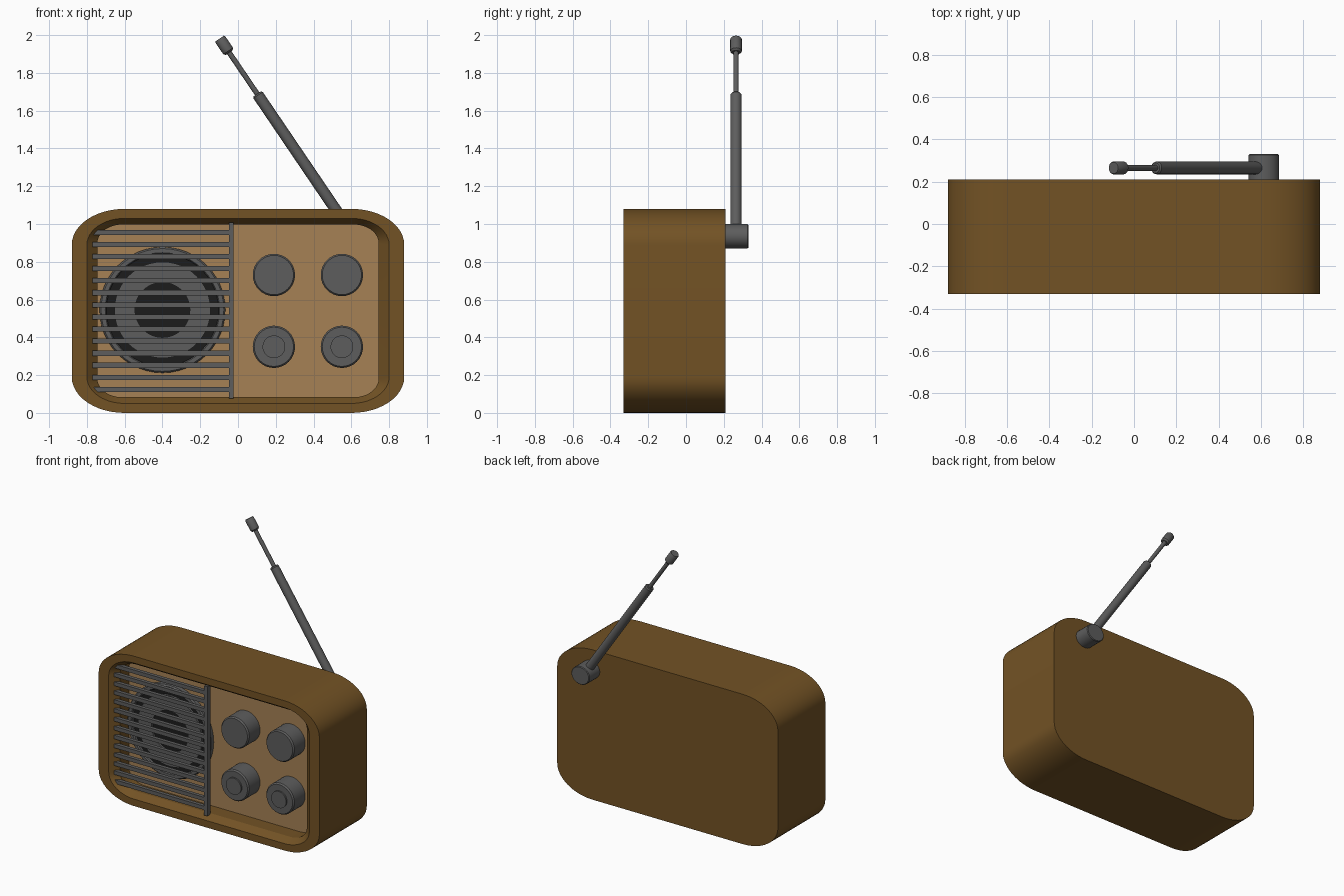
import bpy, bmesh, math
from mathutils import Vector

if "Cube" in bpy.data.objects:
    bpy.data.objects.remove(bpy.data.objects["Cube"])


def material(name, r, g, b):
    m = bpy.data.materials.new(name)
    m.diffuse_color = (r, g, b, 1)
    m.use_nodes = True
    m.node_tree.nodes["Principled BSDF"].inputs["Base Color"].default_value = m.diffuse_color
    return m


WOOD = material("brown_case", 0.17, 0.085, 0.018)
TAN = material("tan_panel", 0.38, 0.22, 0.09)
GREY = material("dark_grey", 0.11, 0.11, 0.11)
BLACK = material("black", 0.012, 0.012, 0.012)


def finish(bm, name, mat, angle=35):
    bmesh.ops.recalc_face_normals(bm, faces=bm.faces)
    me = bpy.data.meshes.new(name)
    bm.to_mesh(me)
    bm.free()
    me.materials.append(mat)
    ob = bpy.data.objects.new(name, me)
    bpy.context.collection.objects.link(ob)
    bpy.ops.object.select_all(action='DESELECT')
    ob.select_set(True)
    bpy.context.view_layer.objects.active = ob
    bpy.ops.object.shade_smooth_by_angle(angle=math.radians(angle))
    return ob


def rounded_loop(bm, hx, hz, rx, rz, y, n=12):
    """Ring of vertices: rectangle with elliptical corners, centred on z = 0.54."""
    ring = []
    for q, (sx, sz) in enumerate([(1, 1), (-1, 1), (-1, -1), (1, -1)]):
        for i in range(n + 1):
            a = math.pi / 2 * (q + i / n)
            ring.append(bm.verts.new((sx * (hx - rx) + rx * math.cos(a), y,
                                      0.54 + sz * (hz - rz) + rz * math.sin(a))))
    return ring


def bridge(bm, a, b):
    for i in range(len(a)):
        j = (i + 1) % len(a)
        bm.faces.new((a[i], a[j], b[j], b[i]))


def lathe(name, profile, start, axis, mat, n=32, scale=(1, 1), closed=False):
    """Revolve (radius, distance) points around an axis; caps the ends unless closed."""
    axis = Vector(axis).normalized()
    u = Vector((1, 0, 0)) if abs(axis.y) > 0.9 else Vector((0, 1, 0))
    v = axis.cross(u)
    bm = bmesh.new()
    rings = [[bm.verts.new(Vector(start) + axis * d
                           + u * (r * scale[0] * math.cos(2 * math.pi * i / n))
                           + v * (r * scale[1] * math.sin(2 * math.pi * i / n)))
              for i in range(n)] for r, d in profile]
    for a, b in zip(rings, rings[1:]):
        bridge(bm, a, b)
    if closed:
        bridge(bm, rings[-1], rings[0])
    else:
        bm.faces.new(rings[0])
        bm.faces.new(rings[-1])
    return finish(bm, name, mat)


def box(name, lo, hi, mat):
    bm = bmesh.new()
    bmesh.ops.create_cube(bm, size=1)
    for v in bm.verts:
        v.co = [(lo[k] + hi[k]) / 2 + v.co[k] * (hi[k] - lo[k]) for k in range(3)]
    return finish(bm, name, mat)


# Case: closed back, rounded sides, flat rim, chamfer and recess wall
PANEL_Y = -0.18
bm = bmesh.new()
loops = [rounded_loop(bm, *p) for p in [
    (0.88, 0.54, 0.28, 0.19, 0.21),
    (0.88, 0.54, 0.28, 0.19, -0.33),
    (0.80, 0.49, 0.20, 0.14, -0.33),
    (0.745, 0.457, 0.13, 0.10, -0.28),
    (0.745, 0.457, 0.13, 0.10, PANEL_Y + 0.01)]]
for a, b in zip(loops, loops[1:]):
    bridge(bm, a, b)
bm.faces.new(loops[0])
finish(bm, "case", WOOD, 30)

# Front panel
bm = bmesh.new()
bm.faces.new(rounded_loop(bm, 0.75, 0.46, 0.13, 0.10, PANEL_Y))
panel = finish(bm, "front_panel", TAN)
if panel.data.polygons[0].normal.y > 0:
    panel.data.flip_normals()

# Speaker: black disc with two grey rings
SPK = (-0.40, PANEL_Y, 0.545)
lathe("speaker_disc", [(0.32, 0), (0.32, 0.012)], SPK, (0, -1, 0), BLACK, 48)
lathe("speaker_outer_ring", [(0.333, 0), (0.333, 0.03), (0.325, 0.038), (0.303, 0.038), (0.297, 0.03), (0.297, 0)],
      SPK, (0, -1, 0), GREY, 48, closed=True)
lathe("speaker_inner_ring", [(0.255, 0), (0.255, 0.026), (0.145, 0.026), (0.145, 0)],
      SPK, (0, -1, 0), GREY, 48, closed=True)

# Grille: horizontal slats and one upright post
for i in range(14):
    z = 0.124 + i * 0.064
    box(f"grille_slat_{i + 1}", (-0.77, -0.311, z - 0.0135), (-0.035, -0.285, z + 0.0135), GREY)
box("grille_post", (-0.048, -0.316, 0.075), (-0.023, -0.28, 1.008), GREY)

# Knobs: the lower pair has a raised cap
for row, z in (("upper", 0.73), ("lower", 0.35)):
    for side, x in (("left", 0.19), ("right", 0.55)):
        prof = [(0.112, 0), (0.112, 0.122), (0.104, 0.132)]
        if row == "lower":
            prof += [(0.06, 0.132), (0.06, 0.143)]
        lathe(f"{row}_{side}_knob", prof, (x, PANEL_Y, z), (0, -1, 0), GREY)

# Antenna: pivot on the back, thick tube, thin rod and tip
lathe("antenna_pivot", [(1, 0), (1, 0.115), (0.93, 0.12)], (0.613, 0.21, 0.935), (0, 1, 0),
      GREY, 32, (0.073, 0.065))
base, top = Vector((0.613, 0.265, 0.935)), Vector((-0.097, 0.265, 1.982))
d = top - base
L = d.length
lathe("antenna_tube", [(0.03, 0), (0.03, 0.72 * L - 0.008), (0.024, 0.72 * L)], base, d, GREY, 20)
lathe("antenna_rod", [(0.014, 0.7 * L), (0.014, 0.96 * L)], base, d, GREY, 16)
lathe("antenna_tip", [(0.022, L - 0.09), (0.031, L - 0.08), (0.031, L - 0.006), (0.027, L)], base, d, GREY, 20)
